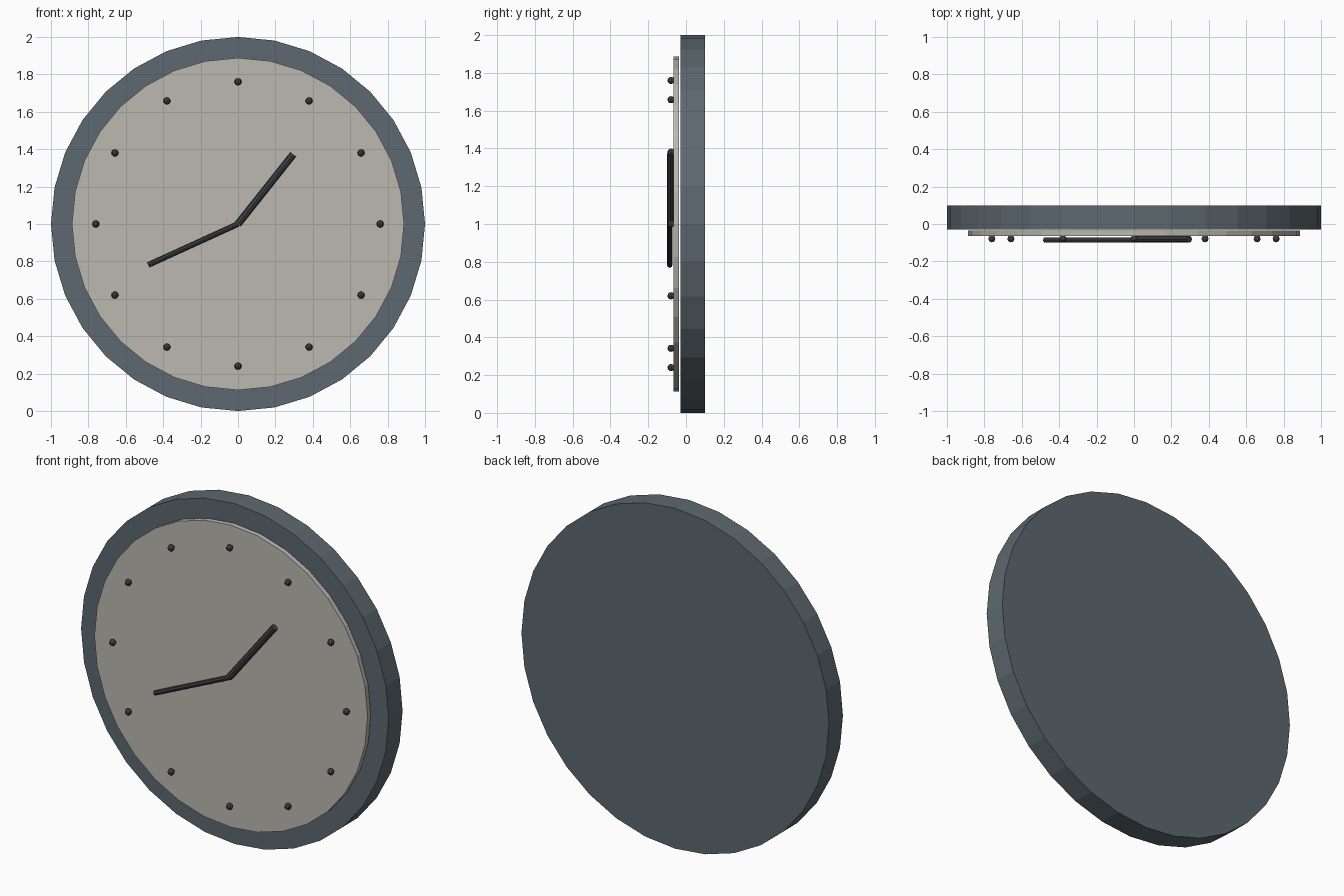
import bpy
from math import sin, cos, pi
from mathutils import Vector

if "Cube" in bpy.data.objects:
    bpy.data.objects.remove(bpy.data.objects["Cube"])

CENTRE_Z = 1.0


def material(name, rgb):
    m = bpy.data.materials.new(name)
    m.diffuse_color = (*rgb, 1)
    m.use_nodes = True
    m.node_tree.nodes["Principled BSDF"].inputs["Base Color"].default_value = m.diffuse_color
    return m


case_mat = material("slate", (0.11, 0.14, 0.16))
face_mat = material("pale_stone", (0.50, 0.48, 0.43))
dark_mat = material("charcoal", (0.05, 0.05, 0.06))


def finish(name, mat):
    ob = bpy.context.object
    ob.name = name
    ob.data.materials.append(mat)
    return ob


def rod(name, start, end, radius, sides, mat):
    a, b = Vector(start), Vector(end)
    bpy.ops.mesh.primitive_cylinder_add(vertices=sides, radius=radius,
                                        depth=(b - a).length, location=(a + b) / 2)
    ob = finish(name, mat)
    ob.rotation_euler = (b - a).to_track_quat('Z', 'Y').to_euler()
    return ob


# Case and dial: faceted discs facing -y, with a hairline gap between them
rod("case", (0, -0.029, CENTRE_Z), (0, 0.10, CENTRE_Z), 1.0, 32, case_mat)
rod("dial", (0, -0.065, CENTRE_Z), (0, -0.036, CENTRE_Z), 0.888, 32, face_mat)

# Hour markers: small faceted beads
for i in range(12):
    a = i * pi / 6
    bpy.ops.mesh.primitive_uv_sphere_add(
        segments=8, ring_count=6, radius=0.019,
        location=(0.76 * sin(a), -0.079, CENTRE_Z + 0.76 * cos(a)))
    finish(f"hour_marker_{i + 1}", dark_mat)

# Hands: thin rods from the centre
rod("hour_hand", (0, -0.081, CENTRE_Z), (0.295, -0.081, 1.372), 0.019, 8, dark_mat)
rod("minute_hand", (0, -0.086, CENTRE_Z), (-0.48, -0.086, 0.781), 0.014, 8, dark_mat)
